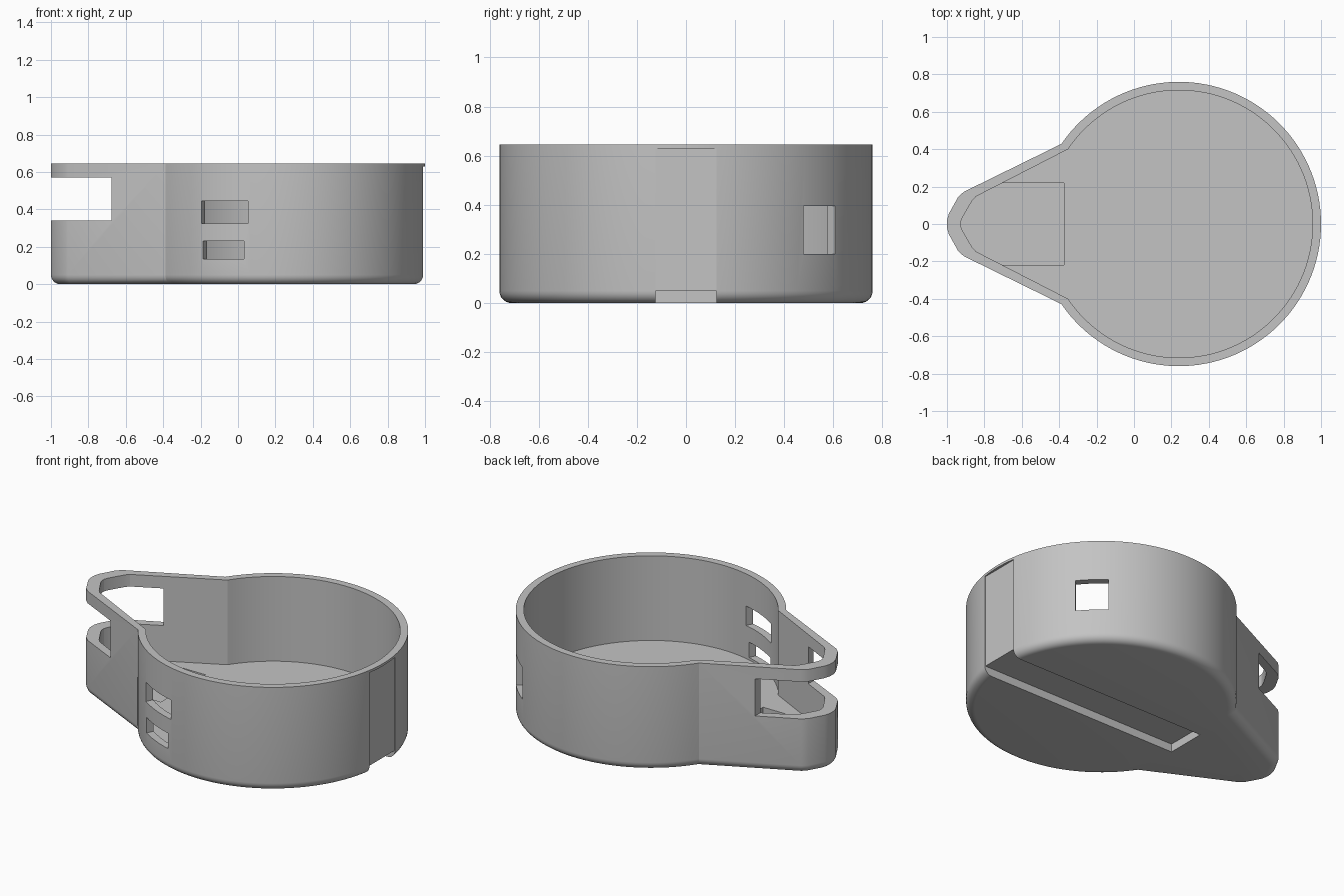
import bpy, bmesh, math

if "Cube" in bpy.data.objects:
    bpy.data.objects.remove(bpy.data.objects["Cube"])

CX = 0.24          # centre of the round body
HEIGHT = 0.645
FLOOR = 0.12
BEVEL = 0.05
SEG = 96

grey = bpy.data.materials.new("light_grey")
grey.diffuse_color = (0.55, 0.55, 0.55, 1)
grey.use_nodes = True
grey.node_tree.nodes["Principled BSDF"].inputs["Base Color"].default_value = grey.diffuse_color


def outline(radius, angle, spout):
    """Round body joined to a mirrored pointed spout, counter-clockwise."""
    a = math.radians(angle)
    pts = []
    for i in range(SEG + 1):
        t = -a + 2 * a * i / SEG
        pts.append((CX + radius * math.cos(t), radius * math.sin(t)))
    return pts + spout + [(x, -y) for x, y in reversed(spout)]


def inset(pts, d):
    """Move every edge of a closed outline inwards by d."""
    out, n = [], len(pts)
    for i in range(n):
        (ax, ay), (bx, by), (cx, cy) = pts[i - 1], pts[i], pts[(i + 1) % n]
        l1, l2 = math.hypot(bx - ax, by - ay), math.hypot(cx - bx, cy - by)
        n1 = (-(by - ay) / l1, (bx - ax) / l1)
        n2 = (-(cy - by) / l2, (cx - bx) / l2)
        k = d / (1 + n1[0] * n2[0] + n1[1] * n2[1])
        out.append((bx + (n1[0] + n2[0]) * k, by + (n1[1] + n2[1]) * k))
    return out


def loft(name, rings):
    """Skin a stack of (outline, z) rings and cap both ends."""
    bm = bmesh.new()
    loops = [[bm.verts.new((x, y, z)) for x, y in pts] for pts, z in rings]
    for lo, hi in zip(loops, loops[1:]):
        n = len(lo)
        for i in range(n):
            j = (i + 1) % n
            bm.faces.new((lo[i], lo[j], hi[j], hi[i]))
    bm.faces.new(loops[0][::-1])
    bm.faces.new(loops[-1])
    bmesh.ops.recalc_face_normals(bm, faces=bm.faces)
    mesh = bpy.data.meshes.new(name)
    bm.to_mesh(mesh)
    bm.free()
    mesh.materials.append(grey)
    obj = bpy.data.objects.new(name, mesh)
    bpy.context.collection.objects.link(obj)
    return obj


def box(name, x0, x1, y0, y1, z0, z1, turn=0):
    """Box cutter; turn swings it about the centre of the round body."""
    c, s = math.cos(math.radians(turn)), math.sin(math.radians(turn))
    pts = [(x0, y0), (x1, y0), (x1, y1), (x0, y1)]
    if turn:
        pts = [(CX + x * c - y * s, x * s + y * c) for x, y in pts]
    return loft(name, [(pts, z0), (pts, z1)])


# Case body: rounded bottom edge, outer wall, rim, inner wall, floor
outer = outline(0.76, 145.7, [(-0.91, 0.172), (-0.94, 0.145),
                              (-0.99, 0.055), (-1.0, 0.02)])
inner = outline(0.715, 146.0, [(-0.845, 0.147), (-0.865, 0.125),
                               (-0.917, 0.035), (-0.926, 0.012)])
rings = []
for i in range(7):
    t = math.radians(90 * i / 6)
    rings.append((inset(outer, BEVEL * (1 - math.sin(t))),
                  BEVEL * (1 - math.cos(t))))
rings += [(outer, HEIGHT), (inner, HEIGHT), (inner, FLOOR)]
body = loft("case_body", rings)

# Recess in the spout floor, bounded by the inner wall
spout = inner[SEG + 1:]
(ax, ay), (bx, by) = inner[SEG], spout[0]
wall_x = ax + (bx - ax) * (0.22 - ay) / (by - ay)
recess = [(-0.375, -0.22), (-0.375, 0.22), (wall_x, 0.22)] + spout + [(wall_x, -0.22)]

cutters = [
    loft("floor_recess_cutter", [(recess, 0.055), (recess, 0.2)]),
    # Opening through both sides of the spout
    box("spout_opening_cutter", -1.2, -0.675, -0.5, 0.5, 0.34, 0.57),
    # Strap channel under the floor and up the right side
    box("bottom_channel_cutter", -0.38, 1.2, -0.125, 0.125, -0.1, 0.05),
    box("side_channel_cutter", 0.985, 1.2, -0.125, 0.125, -0.1, 0.63),
    # Windows pointing outward from the round body
    box("back_window_cutter", 0.6, 0.9, -0.093, 0.093, 0.20, 0.395, 46),
    box("upper_slot_cutter", 0.6, 0.9, -0.137, 0.137, 0.325, 0.445, 245.5),
    box("lower_slot_cutter", 0.6, 0.9, -0.12, 0.12, 0.135, 0.23, 245),
]
bpy.context.view_layer.objects.active = body
for cutter in cutters:
    mod = body.modifiers.new(cutter.name, 'BOOLEAN')
    mod.operation = 'DIFFERENCE'
    mod.solver = 'EXACT'
    mod.object = cutter
    bpy.ops.object.modifier_apply(modifier=mod.name)
    bpy.data.objects.remove(cutter)

# Smooth the curved walls, keep the corners sharp
body.select_set(True)
bpy.ops.object.shade_smooth_by_angle(angle=math.radians(20))
